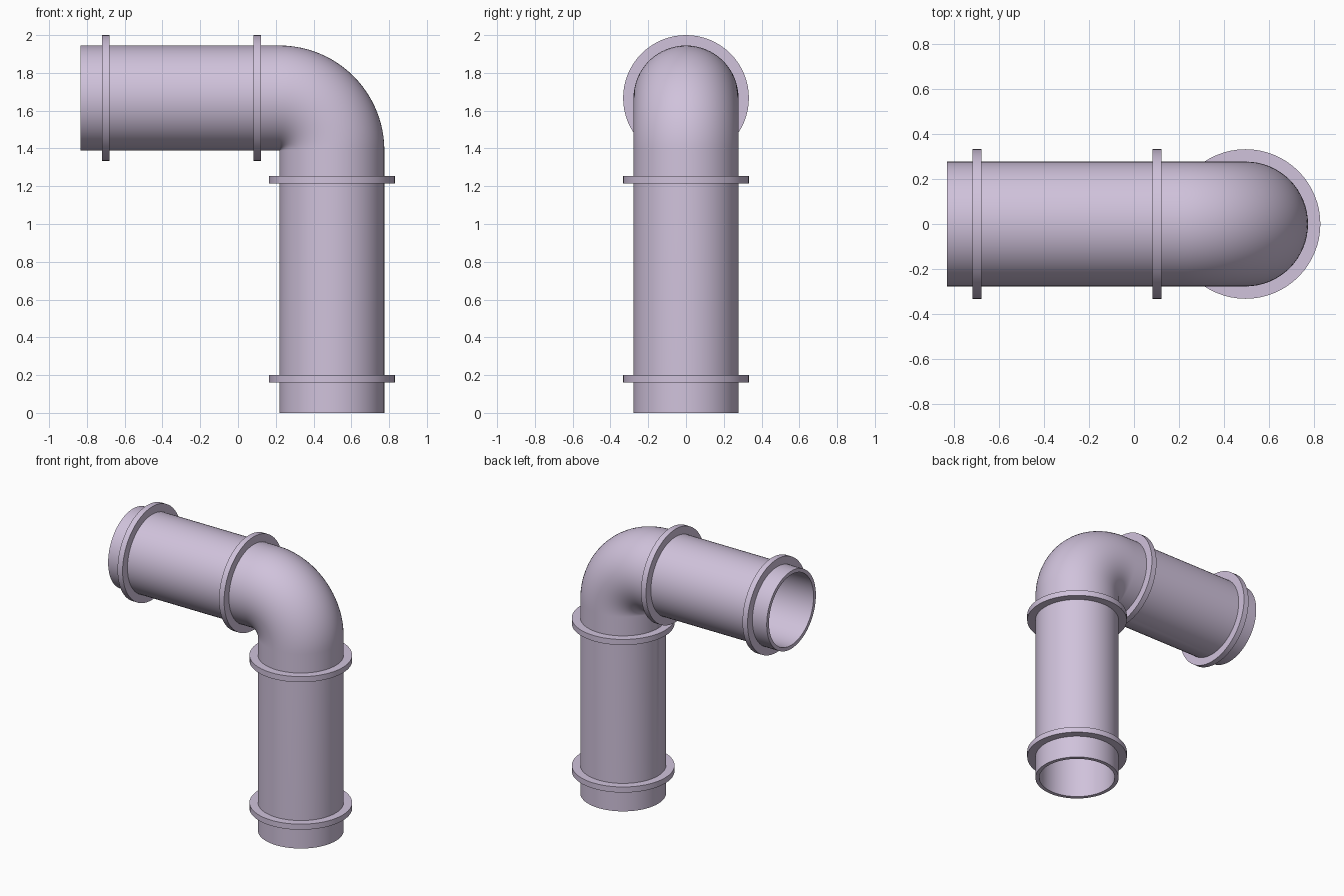
import bpy, bmesh
from math import sin, cos, pi, radians
from mathutils import Vector

if "Cube" in bpy.data.objects:
    bpy.data.objects.remove(bpy.data.objects["Cube"])

SIDES = 64
R_OUT, R_IN, R_FLANGE = 0.278, 0.252, 0.333
AX, AZ = 0.497, 1.667          # vertical axis x, horizontal axis z
BEND = 0.278                   # elbow centre-line radius
BX, BZ = AX - BEND, AZ - BEND  # elbow pivot

mat = bpy.data.materials.new("lilac_plastic")
mat.diffuse_color = (0.63, 0.54, 0.71, 1)
mat.use_nodes = True
mat.node_tree.nodes["Principled BSDF"].inputs["Base Color"].default_value = mat.diffuse_color


def sweep(name, rings):
    """Join rings (centre, direction, radius) into a closed hollow solid."""
    bm = bmesh.new()
    loops = []
    for c, d, r in rings:
        side = Vector((0, 1, 0)).cross(d)
        loops.append([bm.verts.new(c + r * (cos(2 * pi * i / SIDES) * side
                                            + sin(2 * pi * i / SIDES) * Vector((0, 1, 0))))
                      for i in range(SIDES)])
    for a, b in zip(loops, loops[1:] + loops[:1]):
        for i in range(SIDES):
            j = (i + 1) % SIDES
            bm.faces.new((a[i], a[j], b[j], b[i]))
    bmesh.ops.remove_doubles(bm, verts=bm.verts, dist=1e-5)
    bmesh.ops.recalc_face_normals(bm, faces=bm.faces)
    me = bpy.data.meshes.new(name)
    bm.to_mesh(me)
    bm.free()
    me.materials.append(mat)
    ob = bpy.data.objects.new(name, me)
    bpy.context.collection.objects.link(ob)
    bpy.ops.object.select_all(action='DESELECT')
    ob.select_set(True)
    bpy.context.view_layer.objects.active = ob
    bpy.ops.object.shade_smooth_by_angle(angle=radians(35))
    return ob


UP, LEFT = Vector((0, 0, 1)), Vector((-1, 0, 0))

# Hollow pipe: straight riser, tight 90 degree elbow, straight horizontal run
path = [(Vector((AX, 0, 0)), UP)]
for k in range(25):
    a = k / 24 * pi / 2
    path.append((Vector((BX + BEND * cos(a), 0, BZ + BEND * sin(a))),
                 Vector((-sin(a), 0, cos(a)))))
path.append((Vector((-0.833, 0, AZ)), LEFT))
sweep("elbow_pipe", [(c, d, R_OUT) for c, d in path]
      + [(c, d, R_IN) for c, d in reversed(path)])


# Flange rings around the pipe
def flange(name, centre, d, half=0.02):
    a, b = centre - d * half, centre + d * half
    r = R_OUT - 0.01
    sweep(name, [(a, d, r), (a, d, R_FLANGE), (b, d, R_FLANGE), (b, d, r)])


for name, z in (("bottom_flange", 0.18), ("riser_top_flange", 1.235)):
    flange(name, Vector((AX, 0, z)), UP)
for name, x in (("elbow_flange", 0.103), ("end_flange", -0.70)):
    flange(name, Vector((x, 0, AZ)), LEFT)
